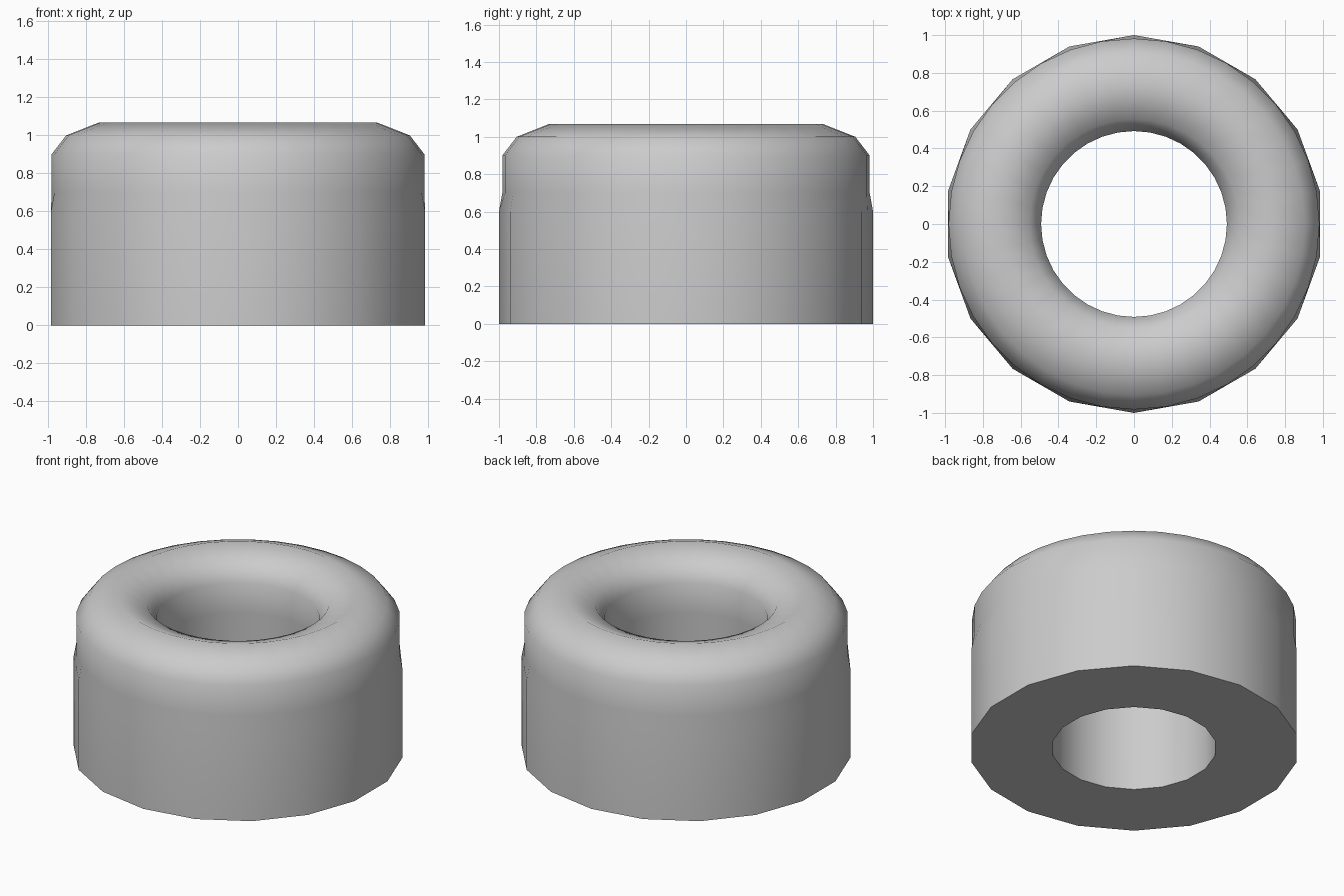
import bpy, bmesh, math

if "Cube" in bpy.data.objects:
    bpy.data.objects.remove(bpy.data.objects["Cube"])

SIDES = 36  # 18-gon base: every second vertex lies on a flat side's midpoint
FLAT = math.cos(math.radians(10))

# Closed section: radius, height, True where the ring is 18-sided
profile = [
    (1.00, 0.00, True), (1.00, 0.60, True),        # outer wall
    (0.982, 0.70, False), (0.982, 0.90, False),    # outer shoulder
    (0.905, 1.00, False), (0.735, 1.067, False),   # rounded top
    (0.555, 1.00, False), (0.492, 0.90, False),    # inner lip
    (0.492, 0.70, False),
    (0.50, 0.60, True), (0.50, 0.00, True),        # hole wall
]


def ring(bm, radius, z, faceted):
    verts = []
    for i in range(SIDES):
        a = math.radians(90 + 360 * i / SIDES)
        r = radius * FLAT if faceted and i % 2 else radius
        verts.append(bm.verts.new((r * math.cos(a), r * math.sin(a), z)))
    return verts


# Ring body with faceted base and rounded top
bm = bmesh.new()
rings = [ring(bm, *p) for p in profile]
for k, lower in enumerate(rings):
    upper = rings[(k + 1) % len(rings)]
    for i in range(SIDES):
        j = (i + 1) % SIDES
        bm.faces.new((lower[i], lower[j], upper[j], upper[i]))
bmesh.ops.recalc_face_normals(bm, faces=bm.faces)

mesh = bpy.data.meshes.new("ring_body")
bm.to_mesh(mesh)
bm.free()
body = bpy.data.objects.new("ring_body", mesh)
bpy.context.collection.objects.link(body)

# Smooth sides, sharp bottom rim
bpy.context.view_layer.objects.active = body
body.select_set(True)
bpy.ops.object.shade_smooth_by_angle(angle=math.radians(55))
